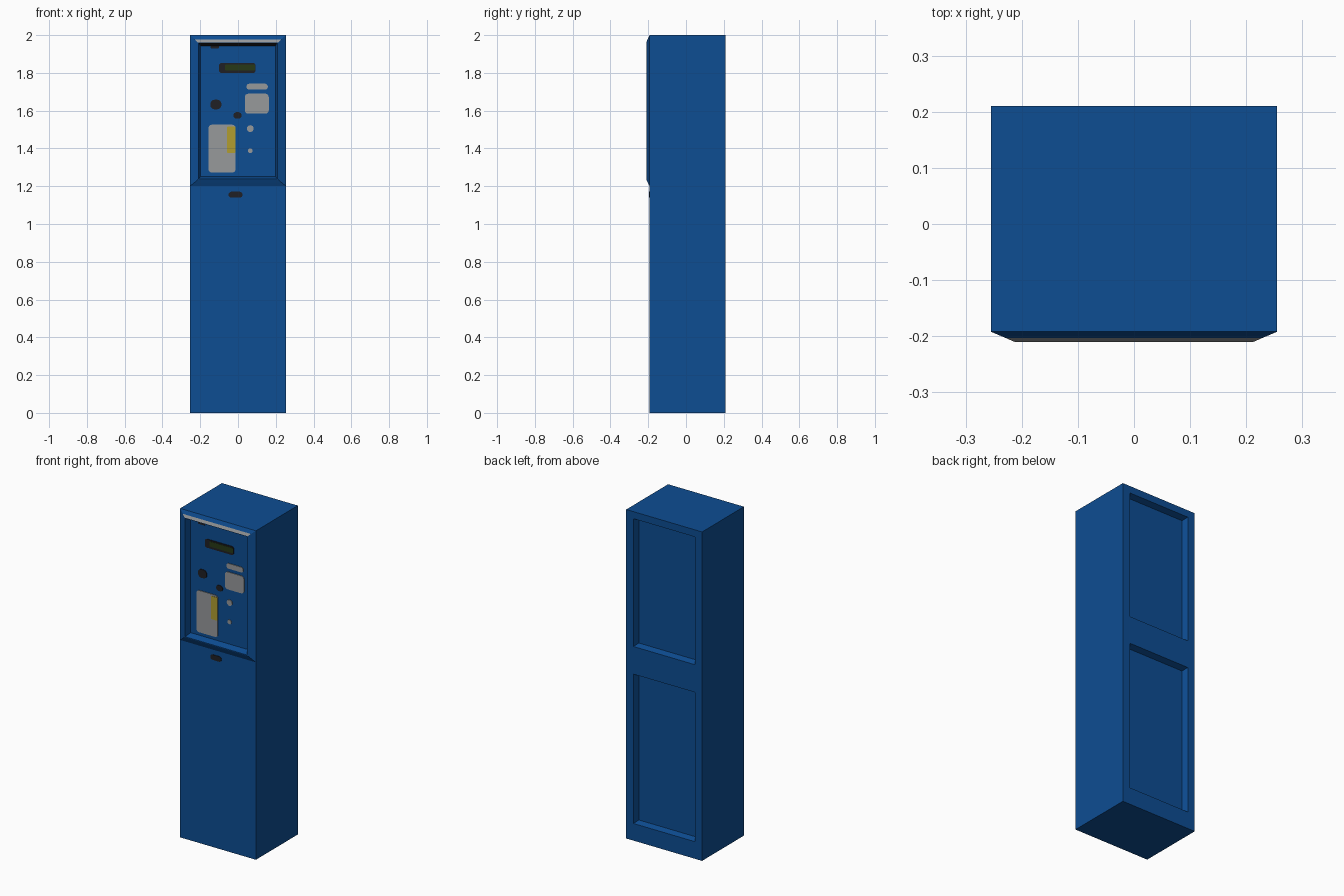
import bpy, bmesh, math
from mathutils import Vector

if "Cube" in bpy.data.objects:
    bpy.data.objects.remove(bpy.data.objects["Cube"])

def material(name, rgb):
    m = bpy.data.materials.new(name)
    m.diffuse_color = (*rgb, 1)
    m.use_nodes = True
    m.node_tree.nodes["Principled BSDF"].inputs["Base Color"].default_value = m.diffuse_color
    return m

BLUE = material("blue paint", (0.004, 0.074, 0.29))
GREY = material("light grey metal", (0.31, 0.32, 0.33))
DARK = material("dark plastic", (0.014, 0.014, 0.018))
GREEN = material("dark green screen", (0.02, 0.04, 0.008))
YELLOW = material("yellow label", (0.44, 0.34, 0.03))

W, FRONT, BACK, H = 0.255, -0.192, 0.21, 2.0
FLOOR = -0.172

def finish(bm, name, mats):
    bmesh.ops.recalc_face_normals(bm, faces=bm.faces[:])
    me = bpy.data.meshes.new(name)
    bm.to_mesh(me)
    bm.free()
    for m in mats:
        me.materials.append(m)
    ob = bpy.data.objects.new(name, me)
    bpy.context.collection.objects.link(ob)
    return ob

def step(bm, face, x, z0, z1, y, top_mat=0):
    """Extrude a front or back face to a new rectangle; optionally colour the upper side wall."""
    mid = face.calc_center_median().z
    cap = bmesh.ops.extrude_discrete_faces(bm, faces=[face])["faces"][0]
    for v in cap.verts:
        v.co = Vector((math.copysign(x, v.co.x), y, z1 if v.co.z > mid else z0))
    for e in cap.edges:
        if all(abs(v.co.z - z1) < 1e-5 for v in e.verts):
            for f in e.link_faces:
                if f != cap:
                    f.material_index = top_mat
    return cap

# Cabinet: box cut by a slanted plane so front and back split at different heights
bm = bmesh.new()
bmesh.ops.create_cube(bm, size=1)
for v in bm.verts:
    v.co = Vector((math.copysign(W, v.co.x), BACK if v.co.y > 0 else FRONT, H if v.co.z > 0 else 0))
p, q = Vector((0, FRONT, 1.2)), Vector((0, BACK, 1.095))
bmesh.ops.bisect_plane(bm, geom=bm.verts[:] + bm.edges[:] + bm.faces[:],
                       plane_co=p, plane_no=(q - p).cross(Vector((1, 0, 0))))
bm.normal_update()

def pick(ny, upper):
    return next(f for f in bm.faces if f.normal.y * ny > 0.9
                and (f.calc_center_median().z > 1.1) == upper)

front, back_up, back_low = pick(-1, True), pick(1, True), pick(1, False)

# Raised front frame with lamp strip on its top slope, then the recessed control panel
front = step(bm, front, 0.229, 1.221, 1.978, -0.203)
front = step(bm, front, 0.213, 1.235, 1.962, -0.21, top_mat=1)
front = step(bm, front, 0.208, 1.239, 1.959, -0.21)
front = step(bm, front, 0.198, 1.252, 1.943, FLOOR, top_mat=2)

# Two recessed back panels
for f, z0, z1 in ((back_up, 1.18, 1.957), (back_low, 0.104, 1.012)):
    f = step(bm, f, 0.206, z0, z1, BACK)
    step(bm, f, 0.196, z0 + 0.01, z1 - 0.01, BACK - 0.037)
finish(bm, "cabinet", [BLUE, GREY, DARK])

def plate(name, x0, x1, z0, z1, r, mat, y=FLOOR, t=0.004):
    """Thin rounded plate standing proud of a front surface."""
    bm = bmesh.new()
    n = 5
    verts = []
    corners = ((x1 - r, z1 - r), (x0 + r, z1 - r), (x0 + r, z0 + r), (x1 - r, z0 + r))
    for k, (cx, cz) in enumerate(corners):
        for i in range(n):
            a = math.pi / 2 * (k + i / (n - 1))
            verts.append(bm.verts.new((cx + r * math.cos(a), y, cz + r * math.sin(a))))
    bmesh.ops.remove_doubles(bm, verts=verts, dist=1e-4)
    face = bm.faces.new([v for v in verts if v.is_valid])
    cap = bmesh.ops.extrude_face_region(bm, geom=[face])["geom"]
    for v in cap:
        if isinstance(v, bmesh.types.BMVert):
            v.co.y -= t
    return finish(bm, name, [mat])

# Display
plate("display_frame", -0.10, 0.093, 1.80, 1.852, 0.012, DARK)
plate("display_screen", -0.068, 0.09, 1.813, 1.845, 0.004, GREEN, FLOOR - 0.004, 0.002)
# Card slot, keypad and buttons
plate("card_slot", 0.045, 0.158, 1.711, 1.743, 0.015, GREY)
plate("keypad_plate", 0.036, 0.163, 1.584, 1.690, 0.018, GREY)
plate("coin_slot", -0.146, -0.088, 1.607, 1.658, 0.022, DARK)
plate("speaker_hole", -0.024, 0.019, 1.558, 1.592, 0.016, DARK)
plate("upper_button", 0.047, 0.083, 1.487, 1.523, 0.0175, GREY)
plate("lower_button", 0.052, 0.078, 1.375, 1.401, 0.0125, GREY)
# Ticket plate with yellow label
plate("ticket_plate", -0.156, -0.013, 1.272, 1.526, 0.018, GREY)
plate("ticket_label", -0.058, -0.014, 1.375, 1.516, 0.006, YELLOW, FLOOR - 0.004, 0.002)
# Small dark catch under the panel ceiling, and the lock on the lower door
plate("panel_catch", -0.145, -0.10, 1.93, 1.943, 0.005, DARK)
plate("door_lock", -0.05, 0.024, 1.139, 1.171, 0.0155, DARK, FRONT, 0.003)
